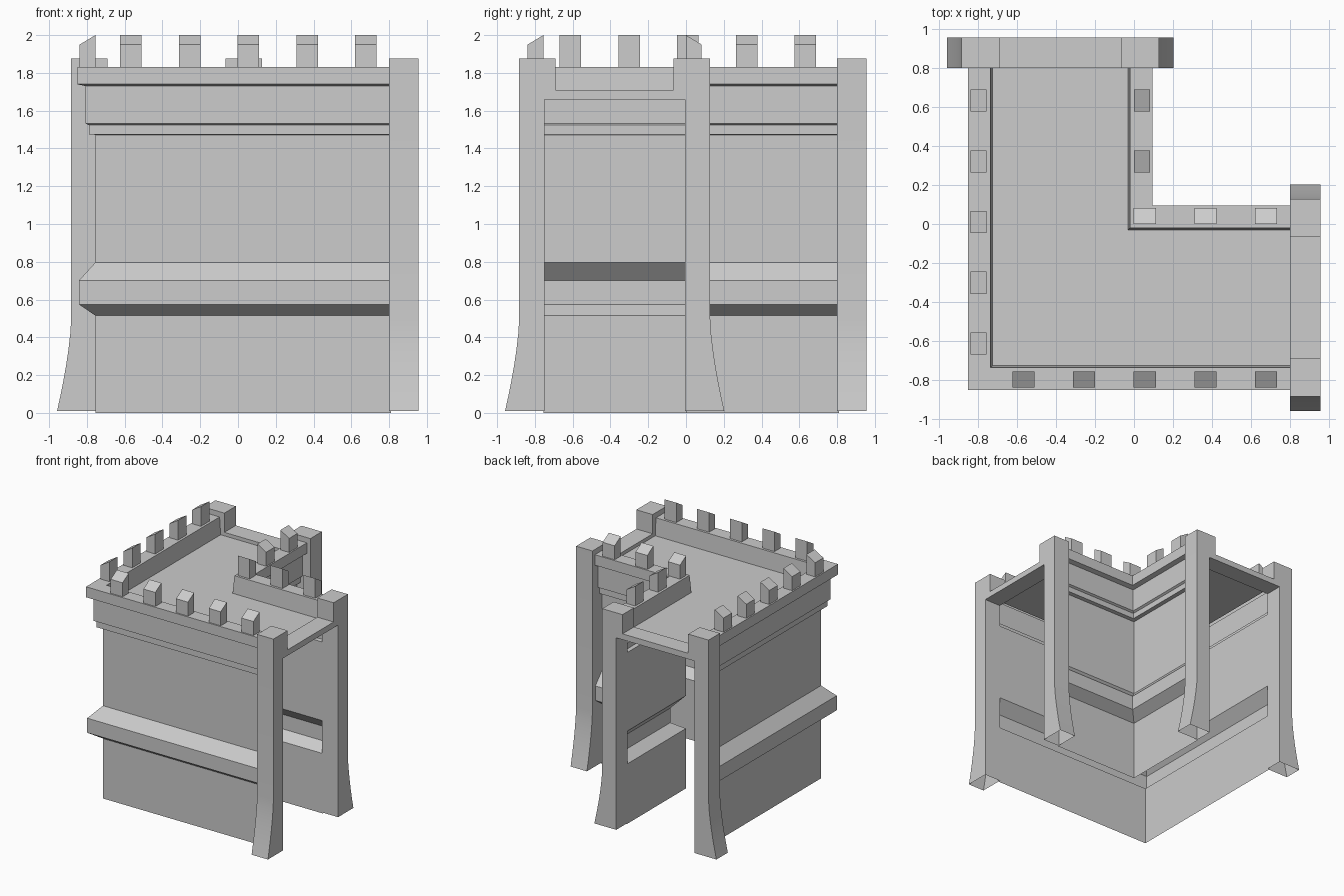
import bpy, bmesh

cube = bpy.data.objects.get("Cube")
if cube:
    bpy.data.objects.remove(cube, do_unlink=True)

stone = bpy.data.materials.new("grey_stone")
stone.use_nodes = True
GREY = (0.604, 0.604, 0.604, 1)
stone.diffuse_color = GREY
stone.node_tree.nodes["Principled BSDF"].inputs["Base Color"].default_value = GREY

OUTER = -0.755            # line of the two outer walls; the inner walls lie on zero
WALL_END = 0.81
FRAME = (0.8, 0.955)      # span of each end frame along its arm


def finish(name, bm):
    mesh = bpy.data.meshes.new(name)
    bm.to_mesh(mesh)
    bm.free()
    mesh.materials.append(stone)
    obj = bpy.data.objects.new(name, mesh)
    bpy.context.collection.objects.link(obj)
    return obj


def mirrored(points):
    """Reflect a (side, height) profile from the outer wall to the inner wall."""
    return [(OUTER - t, z) for t, z in reversed(points)]


def prism(name, points, start, end, along, open_base=False):
    """Extrude a (side, height) profile along x or y."""
    bm = bmesh.new()
    place = (lambda s, t, z: (s, t, z)) if along == "x" else (lambda s, t, z: (t, s, z))
    rings = [[bm.verts.new(place(s, t, z)) for t, z in points] for s in (start, end)]
    n = len(points)
    for ring in rings:
        bm.faces.new(ring)
    for i in range(n):
        j = (i + 1) % n
        bm.faces.new((rings[0][i], rings[0][j], rings[1][j], rings[1][i]))
    bmesh.ops.recalc_face_normals(bm, faces=bm.faces)
    if open_base:
        base = [f for f in bm.faces if all(v.co.z < 0.02 for v in f.verts)]
        bmesh.ops.delete(bm, geom=base, context="FACES_ONLY")
    return finish(name, bm)


# Hollow walls, belt, cornice, parapet and deck: one profile swept round the corner
wall = [(0, 0), (0, 0.515), (0.088, 0.575), (0.088, 0.7), (0, 0.797),
        (0, 1.472), (0.035, 1.475), (0.035, 1.523), (0.053, 1.533),
        (0.053, 1.73), (0.095, 1.74), (0.095, 1.83), (-0.02, 1.83), (-0.03, 1.68)]
bm = bmesh.new()
section = [(OUTER - d, z) for d, z in wall] + [(d, z) for d, z in reversed(wall)]
rows = [[bm.verts.new(p) for p in ((WALL_END, t, z), (t, t, z), (t, WALL_END, z))]
        for t, z in section]
for low, high in zip(rows, rows[1:]):
    for k in range(2):
        bm.faces.new((low[k + 1], low[k], high[k], high[k + 1]))
finish("corner_walls_and_deck", bm)

# End frames: two flared pillars joined by a thin beam
STEPS = 6
flare = [(-0.883 - 0.075 * (1 - i / STEPS) ** 1.5, 0.01 + 0.49 * i / STEPS)
         for i in range(STEPS + 1)]
half = [(-0.75, 1.66), (-0.75, 0.01)] + flare + [(-0.883, 1.875), (-0.69, 1.875), (-0.69, 1.71)]
for axis, name in (("x", "left_end_frame"), ("y", "back_end_frame")):
    frame = prism(name, half + mirrored(half), *FRAME, axis, open_base=True)
    bpy.ops.object.select_all(action="DESELECT")
    frame.select_set(True)
    bpy.context.view_layer.objects.active = frame
    bpy.ops.object.shade_smooth_by_angle()

# Merlons with tops sloping down to the outside
outer_merlon = [(-0.755, 1.825), (-0.838, 1.825), (-0.838, 1.95), (-0.755, 2.0)]
inner_merlon = mirrored(outer_merlon)
SPACING, WIDTH = 0.311, 0.113
for axis, label in (("x", "front"), ("y", "side")):
    for i in range(-2, 3):
        middle = 0.055 + SPACING * i - (0.045 if axis == "y" else 0)
        prism(f"{label}_outer_merlon", outer_merlon, middle - WIDTH / 2, middle + WIDTH / 2, axis)
    for i in range(0 if axis == "x" else 1, 3):
        middle = 0.055 + SPACING * i - (0.045 if axis == "y" else 0)
        prism(f"{label}_inner_merlon", inner_merlon, middle - WIDTH / 2, middle + WIDTH / 2, axis)
